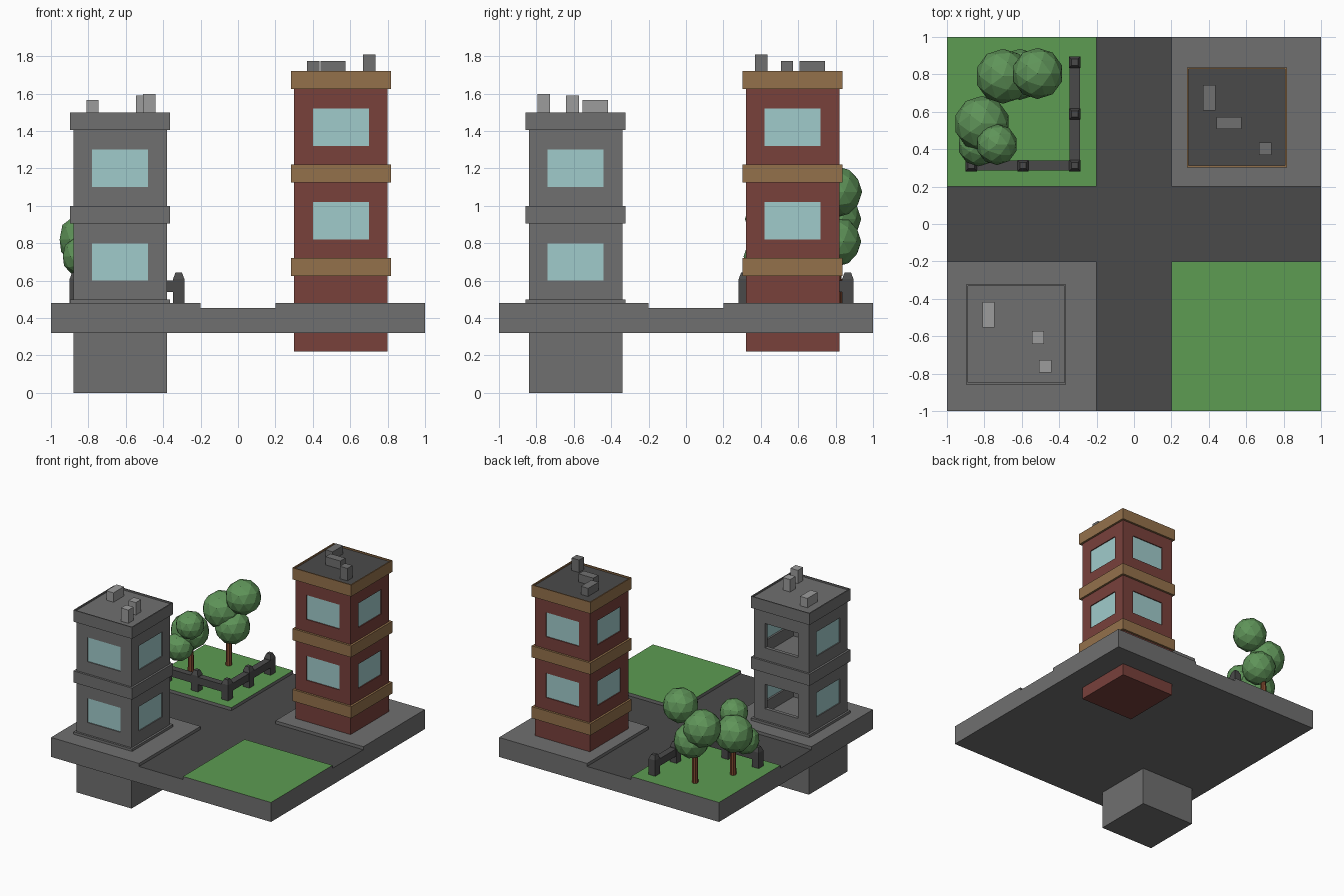
import bpy, bmesh
from mathutils import Matrix, Vector

if "Cube" in bpy.data.objects:
    bpy.data.objects.remove(bpy.data.objects["Cube"], do_unlink=True)


def material(name, hex_code):
    rgb = [int(hex_code[i:i + 2], 16) / 255 for i in (0, 2, 4)]
    lin = [c / 12.92 if c < 0.04 else ((c + 0.055) / 1.055) ** 2.4 for c in rgb]
    m = bpy.data.materials.new(name)
    m.use_nodes = True
    m.diffuse_color = (*lin, 1)
    m.node_tree.nodes["Principled BSDF"].inputs["Base Color"].default_value = (*lin, 1)
    return m


concrete = material("concrete_grey", "707070")
asphalt = material("asphalt_dark", "4a4a4a")
brick = material("brick_red", "78413b")
trim = material("trim_tan", "94714b")
glass = material("window_glass", "a0cbcb")
grass = material("grass_green", "5d9c52")
leaves = material("leaf_green", "5f9459")
bark = material("bark_brown", "80492f")
pale = material("pale_grey", "9c9c9c")


def finish(bm, name, *mats):
    me = bpy.data.meshes.new(name)
    bm.to_mesh(me)
    bm.free()
    for m in mats:
        me.materials.append(m)
    ob = bpy.data.objects.new(name, me)
    bpy.context.collection.objects.link(ob)
    return ob


def box_mesh(lo, hi):
    lo, hi = Vector(lo), Vector(hi)
    bm = bmesh.new()
    mat = Matrix.Translation((lo + hi) / 2) @ Matrix.Diagonal((*(hi - lo), 1))
    bmesh.ops.create_cube(bm, size=1, matrix=mat)
    return bm


def top_face(bm):
    bm.normal_update()
    return max(bm.faces, key=lambda f: f.calc_center_median().z)


def box(name, lo, hi, mat, top_mat=None):
    bm = box_mesh(lo, hi)
    if top_mat:
        top_face(bm).material_index = 1
    return finish(bm, name, mat, top_mat or mat)


# Ground slab with the crossing roads and four raised corner plots
ROAD, PLOT = 0.455, 0.48
box("ground_slab", (-1, -1, 0.32), (1, 1, ROAD), concrete, asphalt)
for sx in (-1, 1):
    for sy in (-1, 1):
        green = sx != sy
        xs, ys = sorted((sx, sx * 0.2)), sorted((sy, sy * 0.2))
        box("lawn_plot" if green else "paved_plot", (xs[0], ys[0], ROAD),
            (xs[1], ys[1], PLOT), concrete, grass if green else concrete)


# Buildings: hollow walls with window openings, panes, ledges and a sunk roof
HALF, WIN, LEDGE = 0.25, 0.15, 0.267


def building(name, cx, cy, z0, wall, ledge, roof, pane_sides):
    bm = bmesh.new()
    levels = (0.45, 0.6, 0.8, 1.1, 1.3, 1.45)
    outline = []
    for side in range(4):
        turn = Matrix.Rotation(side * 1.5707963, 3, 'Z')
        outline += [turn @ Vector((u, -HALF, 0)) for u in (-HALF, -WIN, WIN)]
    rings = [[bm.verts.new((cx + p.x, cy + p.y, z0 + z)) for p in outline] for z in levels]
    n = len(outline)
    for j in range(len(levels) - 1):
        for i in range(n):
            if i % 3 == 1 and j in (1, 3):
                continue
            k = (i + 1) % n
            bm.faces.new((rings[j][i], rings[j][k], rings[j + 1][k], rings[j + 1][i]))
    walls = finish(bm, name + "_walls", wall)
    mod = walls.modifiers.new("thickness", 'SOLIDIFY')
    mod.thickness, mod.offset, mod.use_even_offset = 0.03, -1, True

    box(name + "_foundation", (cx - HALF, cy - HALF, z0),
        (cx + HALF, cy + HALF, z0 + 0.45), wall)

    for top in (0.5, 1.0, 1.5):
        bm = box_mesh((cx - LEDGE, cy - LEDGE, z0 + top - 0.095),
                      (cx + LEDGE, cy + LEDGE, z0 + top))
        if top == 1.5:
            f = top_face(bm)
            bmesh.ops.inset_region(bm, faces=[f], thickness=0.013)
            bm.normal_update()
            f.material_index = 1
            down = bmesh.ops.extrude_discrete_faces(bm, faces=[f])["faces"][0]
            bmesh.ops.translate(bm, verts=down.verts, vec=(0, 0, -0.012))
            down.material_index = 1
            for e in down.edges:
                for g in e.link_faces:
                    if g != down:
                        g.material_index = 0
        finish(bm, name + "_ledge", ledge, roof)

    for side in pane_sides:
        turn = Matrix.Rotation(side * 1.5707963, 4, 'Z')
        for low in (0.6, 1.1):
            bm = box_mesh((-WIN, -HALF + 0.008, low), (WIN, -HALF + 0.015, low + 0.2))
            bm.transform(Matrix.Translation((cx, cy, z0)) @ turn)
            finish(bm, name + "_window_pane", glass)


# Sides count from the front: front, +x, back, -x
building("grey_building", -0.63, -0.59, 0, concrete, concrete, concrete, (0, 1, 3))
building("brick_building", 0.55, 0.57, 0.22, brick, trim, asphalt, (0, 1, 2, 3))

# Rooftop vents: centre, size, top height
for x, y, w, d, top, mat in (
        (-0.778, -0.485, 0.066, 0.135, 1.565, pale),
        (-0.513, -0.607, 0.066, 0.07, 1.59, pale),
        (-0.475, -0.76, 0.068, 0.068, 1.597, pale),
        (0.403, 0.675, 0.066, 0.135, 1.775, concrete),
        (0.508, 0.54, 0.135, 0.066, 1.775, concrete),
        (0.702, 0.402, 0.068, 0.066, 1.81, concrete)):
    base = 1.48 if x < 0 else 1.70
    box("roof_vent", (x - w / 2, y - d / 2, base), (x + w / 2, y + d / 2, top), mat)

# Corner fence: capped posts joined by rails
posts = [(-0.87, 0.312), (-0.593, 0.312), (-0.317, 0.312), (-0.317, 0.588), (-0.317, 0.865)]
for x, y in posts:
    bm = box_mesh((x - 0.03, y - 0.03, PLOT), (x + 0.03, y + 0.03, 0.61))
    cap = bmesh.ops.extrude_discrete_faces(bm, faces=[top_face(bm)])["faces"][0]
    for v in cap.verts:
        v.co = (x + (v.co.x - x) * 0.55, y + (v.co.y - y) * 0.55, 0.645)
    finish(bm, "fence_post", asphalt)
for (ax, ay), (bx, by) in zip(posts, posts[1:]):
    box("fence_rail", (min(ax, bx) - 0.027, min(ay, by) - 0.027, 0.54),
        (max(ax, bx) + 0.027, max(ay, by) + 0.027, 0.6), asphalt)


# Trees: a trunk and faceted leaf balls
def tree(x, y, height, balls):
    bm = bmesh.new()
    bmesh.ops.create_cone(bm, cap_ends=True, segments=8, radius1=0.024, radius2=0.02,
                          depth=height, matrix=Matrix.Translation((x, y, PLOT + height / 2)))
    finish(bm, "tree_trunk", bark)
    for bx, by, bz, r in balls:
        bm = bmesh.new()
        bmesh.ops.create_icosphere(bm, subdivisions=2, radius=r,
                                   matrix=Matrix.Translation((bx, by, bz)))
        finish(bm, "tree_leaves", leaves)


tree(-0.65, 0.81, 0.4, ((-0.515, 0.805, 1.075, 0.137),
                        (-0.70, 0.79, 0.93, 0.147),
                        (-0.61, 0.80, 0.81, 0.137)))
tree(-0.80, 0.53, 0.3, ((-0.813, 0.537, 0.82, 0.148),
                        (-0.733, 0.425, 0.93, 0.11),
                        (-0.83, 0.42, 0.73, 0.112)))
